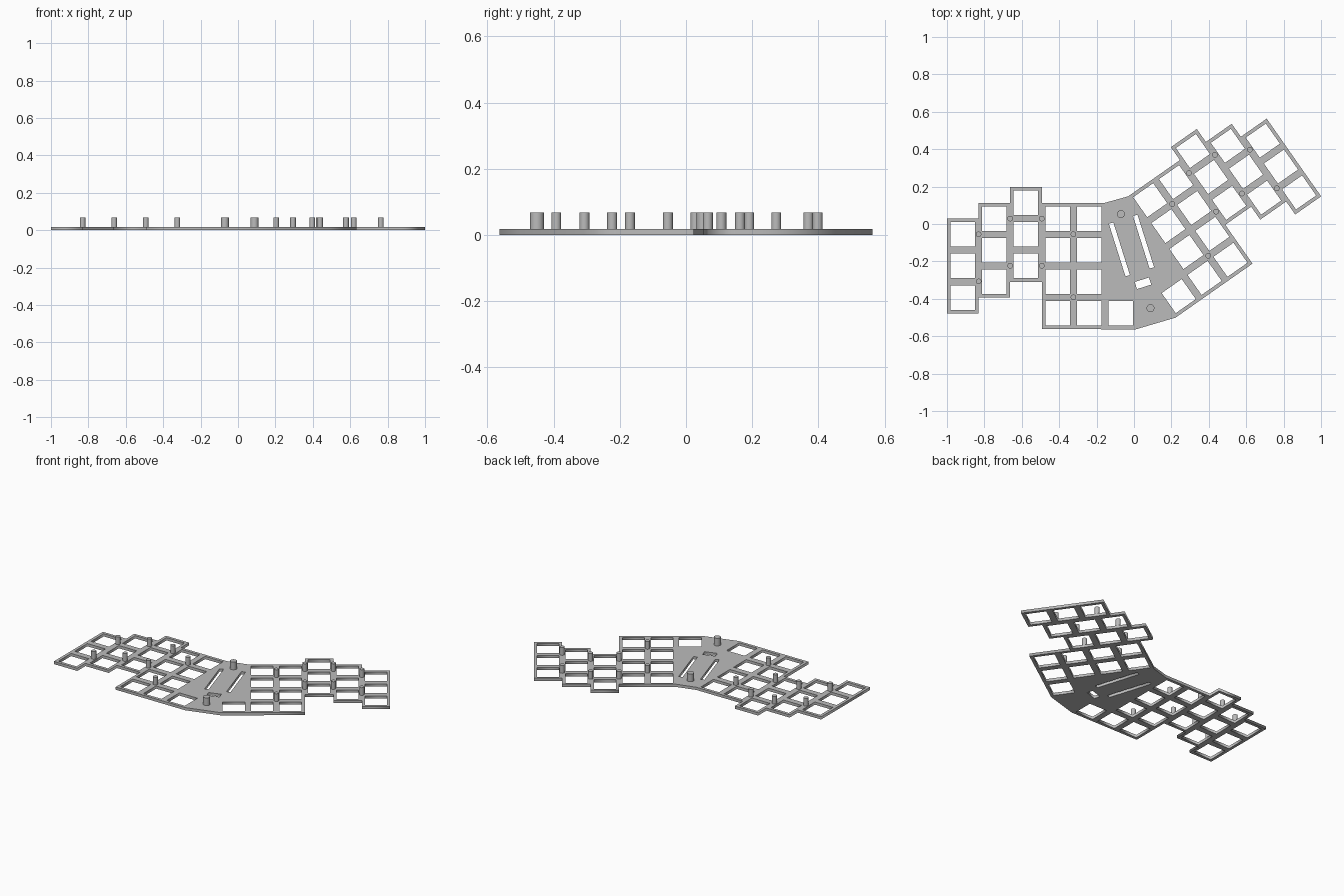
import bpy
from math import radians
from mathutils import Matrix, Vector

cube = bpy.data.objects.get("Cube")
if cube:
    bpy.data.objects.remove(cube, do_unlink=True)

PITCH, HOLE = 0.169, 0.131
THICK, POST_TOP = 0.018, 0.068
BOTTOM = -0.563
COLUMN_TOPS = [0.029, 0.1135, 0.198, 0.1135, 0.1135]
COLUMN_ROWS = [3, 3, 3, 4, 4]

grey = bpy.data.materials.new("plate grey")
grey.use_nodes = True
colour = (0.5, 0.5, 0.5, 1)
grey.diffuse_color = colour
grey.node_tree.nodes["Principled BSDF"].inputs["Base Color"].default_value = colour


def left(x, y):
    return Vector((x, y, 0))


def right(x, y):
    """The other hand: mirrored, turned and shifted."""
    return Matrix.Rotation(radians(35), 3, 'Z') @ Vector((-x, y, 0)) + Vector((-0.093, -0.034, 0))


def rectangle(cx, cy, w, h):
    return [(cx + sx * w / 2, cy + sy * h / 2)
            for sx, sy in ((-1, -1), (1, -1), (1, 1), (-1, 1))]


# Stepped outline of one half, running from the thumb key round to the inner top
lower, upper, holes = [], [], []
for i, (top, rows) in enumerate(zip(COLUMN_TOPS, COLUMN_ROWS)):
    x0, x1 = -1 + i * PITCH, -1 + (i + 1) * PITCH
    upper += [(x0, top), (x1, top)]
    lower += [(x0, top - rows * PITCH), (x1, top - rows * PITCH)]
    for r in range(rows):
        holes.append(((x0 + x1) / 2, top - (r + 0.5) * PITCH))
holes.append((-1 + 5.5 * PITCH, BOTTOM + PITCH / 2))
lower[-1] = (0.01, BOTTOM)
half = lower[::-1] + upper

# Plate: both halves joined in one outline, with key holes and centre slots
loops = [[left(*p) for p in half] + [right(*p) for p in reversed(half)]]
for side in (left, right):
    for h in holes:
        loops.append([side(*p) for p in rectangle(*h, HOLE, HOLE)])
tilt = Matrix.Rotation(radians(17.5), 3, 'Z')
for cx, cy, w, h in ((-0.078, -0.136, 0.025, 0.295),
                     (0.051, -0.094, 0.025, 0.295),
                     (0.048, -0.317, 0.08, 0.04)):
    loops.append([tilt @ Vector((x, y, 0)) + Vector((cx, cy, 0))
                  for x, y in rectangle(0, 0, w, h)])

curve = bpy.data.curves.new("key_plate", 'CURVE')
curve.dimensions = '2D'
curve.fill_mode = 'BOTH'
curve.extrude = THICK / 2
for loop in loops:
    spline = curve.splines.new('POLY')
    spline.points.add(len(loop) - 1)
    for point, co in zip(spline.points, loop):
        point.co = (co.x, co.y, 0, 1)
    spline.use_cyclic_u = True
curve.materials.append(grey)
plate = bpy.data.objects.new("key_plate", curve)
plate.location.z = THICK / 2
bpy.context.collection.objects.link(plate)
bpy.ops.object.select_all(action='DESELECT')
plate.select_set(True)
bpy.context.view_layer.objects.active = plate
bpy.ops.object.convert(target='MESH')


# Upright posts
def post(name, position, radius):
    base = THICK / 2
    bpy.ops.mesh.primitive_cylinder_add(
        vertices=32, radius=radius, depth=POST_TOP - base,
        location=(position.x, position.y, (POST_TOP + base) / 2))
    obj = bpy.context.object
    obj.name = name
    obj.data.materials.append(grey)
    bpy.ops.object.shade_smooth_by_angle()


POSTS = [(1, -0.055, -0.307), (2, 0.029, -0.223), (3, 0.029, -0.223), (4, -0.055, -0.392)]
for label, side in (("right", left), ("left", right)):
    for column, *ys in POSTS:
        for y in ys:
            post(label + "_post", side(-1 + column * PITCH, y), 0.015)
post("centre_back_post", Vector((-0.07, 0.053, 0)), 0.021)
post("centre_front_post", Vector((0.088, -0.45, 0)), 0.021)
